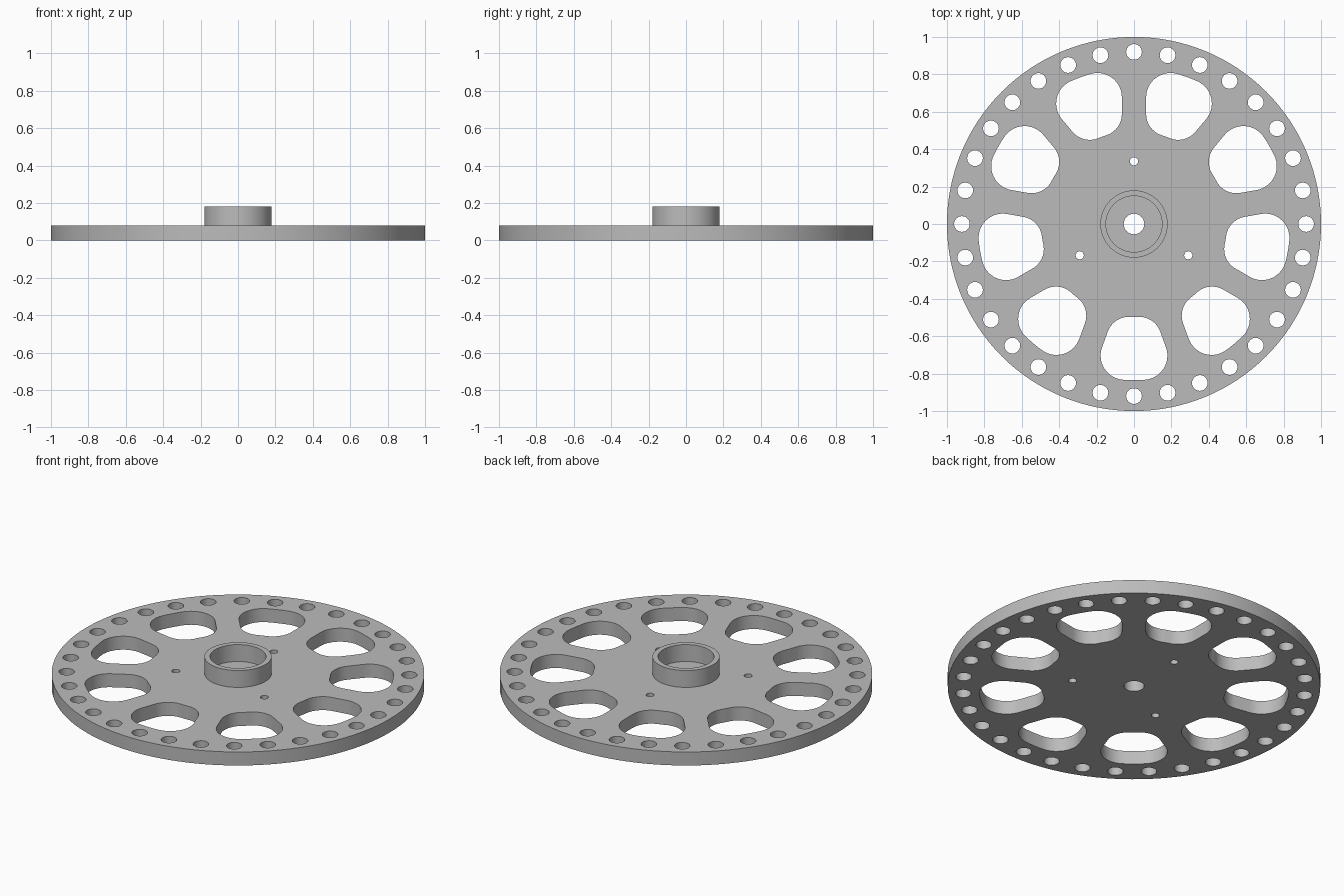
import bpy, bmesh
from math import sin, cos, asin, pi, radians, sqrt

cube = bpy.data.objects.get("Cube")
if cube:
    bpy.data.objects.remove(cube, do_unlink=True)

grey = bpy.data.materials.new("light grey")
grey.use_nodes = True
COLOUR = (0.5, 0.5, 0.5, 1)
grey.diffuse_color = COLOUR
grey.node_tree.nodes["Principled BSDF"].inputs["Base Color"].default_value = COLOUR


def arc(cx, cy, r, a0, a1, n):
    return [(cx + r * cos(a0 + (a1 - a0) * i / n), cy + r * sin(a0 + (a1 - a0) * i / n))
            for i in range(n + 1)]


def circle(r, n, dist=0, angle=0):
    return arc(dist * cos(angle), dist * sin(angle), r, 0, 2 * pi, n)[:-1]


def rotate(points, a):
    return [(x * cos(a) - y * sin(a), x * sin(a) + y * cos(a)) for x, y in points]


def window(r_in, r_out, half_spoke, fillet_in, fillet_out, half_angle):
    """Rounded sector opening along +x, between two parallel-sided spokes."""
    def fillet_centre(r, fillet):
        a = half_angle - asin((half_spoke + fillet) / r)
        return a, r * cos(a), r * sin(a)
    ai, xi, yi = fillet_centre(r_in + fillet_in, fillet_in)
    ao, xo, yo = fillet_centre(r_out - fillet_out, fillet_out)
    side = half_angle + pi / 2
    upper = arc(0, 0, r_out, 0, ao, 4)
    upper += arc(xo, yo, fillet_out, ao, side, 14)[1:]
    upper += arc(xi, yi, fillet_in, side, pi + ai, 12)
    upper += arc(0, 0, r_in, ai, 0, 3)[1:]
    return upper + [(x, -y) for x, y in reversed(upper[1:-1])]


def plate(name, loops, z0, z1):
    """Extrude an outline with holes from z0 to z1."""
    curve = bpy.data.curves.new(name + "_outline", "CURVE")
    curve.dimensions = "2D"
    curve.fill_mode = "BOTH"
    curve.extrude = (z1 - z0) / 2
    for loop in loops:
        spline = curve.splines.new("POLY")
        spline.points.add(len(loop) - 1)
        for point, (x, y) in zip(spline.points, loop):
            point.co = (x, y, 0, 1)
        spline.use_cyclic_u = True
    temp = bpy.data.objects.new(name + "_outline", curve)
    bpy.context.collection.objects.link(temp)
    bpy.context.view_layer.update()
    evaluated = temp.evaluated_get(bpy.context.evaluated_depsgraph_get())
    mesh = bpy.data.meshes.new_from_object(evaluated)
    bpy.data.objects.remove(temp, do_unlink=True)
    bpy.data.curves.remove(curve)
    mesh.name = name
    bm = bmesh.new()
    bm.from_mesh(mesh)
    bmesh.ops.remove_doubles(bm, verts=bm.verts, dist=1e-5)
    bmesh.ops.translate(bm, verts=bm.verts, vec=(0, 0, (z0 + z1) / 2))
    bmesh.ops.recalc_face_normals(bm, faces=bm.faces)
    bm.to_mesh(mesh)
    bm.free()
    mesh.materials.clear()
    mesh.materials.append(grey)
    obj = bpy.data.objects.new(name, mesh)
    bpy.context.collection.objects.link(obj)
    bpy.ops.object.select_all(action="DESELECT")
    obj.select_set(True)
    bpy.context.view_layer.objects.active = obj
    bpy.ops.object.shade_smooth_by_angle(angle=radians(30))
    return obj


# Wheel disc: rim, axle hole, rim holes, screw holes and nine windows
loops = [circle(1, 128), circle(0.055, 32)]
loops += [circle(0.042, 24, 0.92, 2 * pi * i / 32) for i in range(32)]
loops += [circle(0.022, 16, 0.335, pi / 2 + 2 * pi * i / 3) for i in range(3)]
opening = window(0.497, 0.835, 0.065, 0.12, 0.13, pi / 9)
loops += [rotate(opening, -pi / 2 + 2 * pi * i / 9) for i in range(9)]
plate("wheel_disc", loops, 0, 0.08)

# Raised collar around the axle
plate("hub_collar", [circle(0.18, 64), circle(0.15, 64)], 0.08, 0.18)
